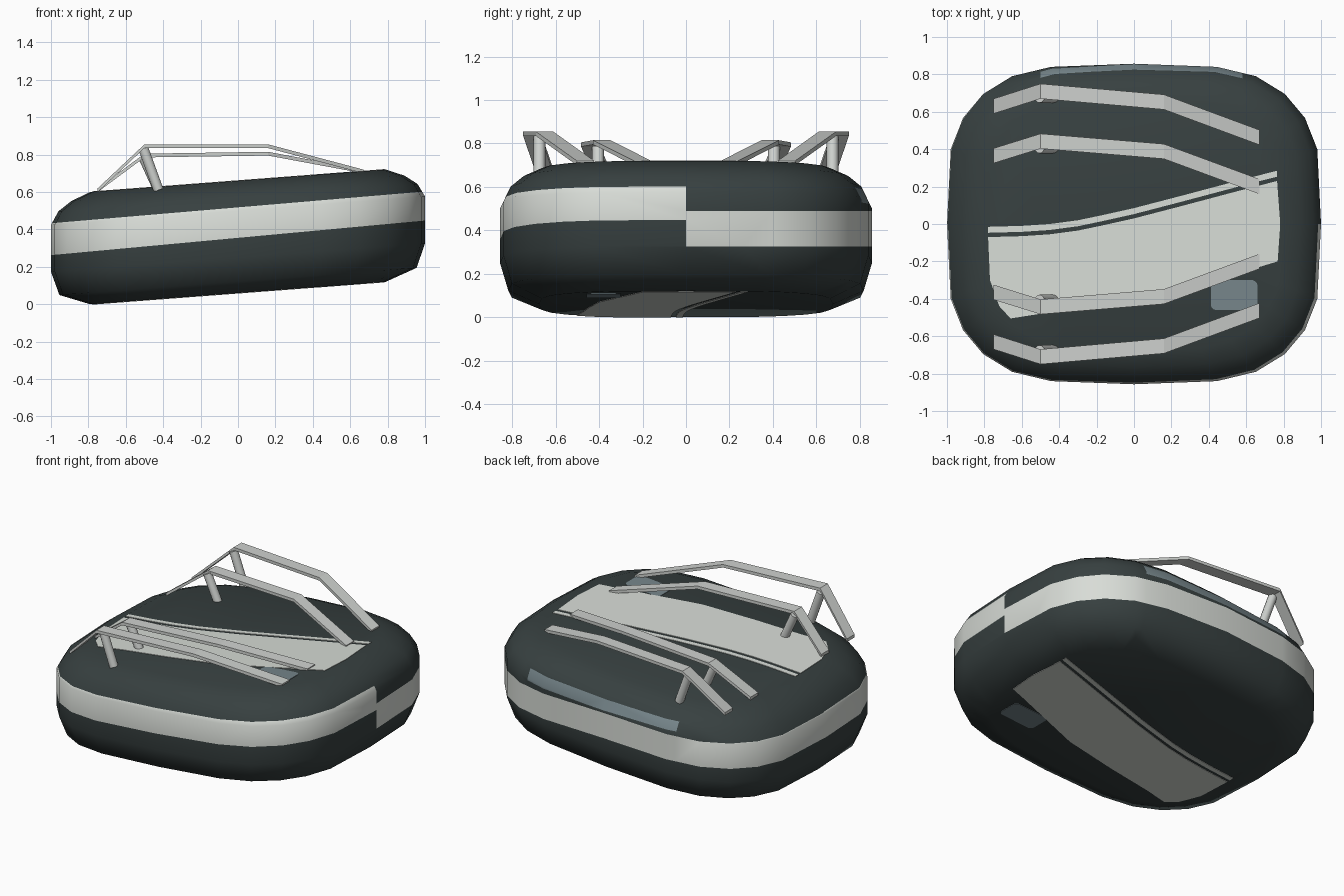
import bpy, bmesh, math
from mathutils import Vector

cube = bpy.data.objects.get("Cube")
if cube:
    bpy.data.objects.remove(cube, do_unlink=True)


def material(name, rgb):
    m = bpy.data.materials.new(name)
    m.use_nodes = True
    m.diffuse_color = (*rgb, 1)
    m.node_tree.nodes["Principled BSDF"].inputs["Base Color"].default_value = (*rgb, 1)
    return m


dark = material("dark slate", (0.038, 0.051, 0.051))
light = material("pale grey", (0.69, 0.72, 0.68))
rail_grey = material("rail grey", (0.62, 0.64, 0.62))
glass = material("blue grey", (0.18, 0.235, 0.255))


def make(name, bm, mats, smooth=None):
    bmesh.ops.recalc_face_normals(bm, faces=bm.faces[:])
    me = bpy.data.meshes.new(name)
    bm.to_mesh(me)
    bm.free()
    ob = bpy.data.objects.new(name, me)
    bpy.context.collection.objects.link(ob)
    for m in mats:
        me.materials.append(m)
    if smooth:
        bpy.ops.object.select_all(action='DESELECT')
        ob.select_set(True)
        bpy.context.view_layer.objects.active = ob
        bpy.ops.object.shade_smooth_by_angle(angle=math.radians(smooth))
    return ob


def lean(x):
    """Height of the sloping underside at x."""
    return 0.06 + 0.076 * x


# Body: a rounded outline lofted through scaled rings, sheared along x
quarter = [(1, 0), (0.98, 0.4), (0.914, 0.567), (0.807, 0.695),
           (0.652, 0.79), (0.444, 0.84), (0, 0.857)]
half = quarter + [(-x, y) for x, y in quarter[-2::-1]]
outline = half + [(x, -y) for x, y in half[-2:0:-1]]
profile = [(0.79, 0), (0.955, 0.062), (1, 0.19), (1, 0.44),
           (0.96, 0.51), (0.89, 0.56), (0.79, 0.6)]

bm = bmesh.new()
rings = [[bm.verts.new((x * s, y * s, h + lean(x * s))) for x, y in outline]
         for s, h in profile]
n = len(outline)
for a, b in zip(rings, rings[1:]):
    for i in range(n):
        j = (i + 1) % n
        bm.faces.new((a[i], a[j], b[j], b[i]))
caps = [bm.faces.new(rings[0]), bm.faces.new(rings[-1])]


def cut(test, co, no):
    """Slice only the side faces whose centre passes the test."""
    faces = [f for f in bm.faces if f not in caps and test(f.calc_center_median())]
    geom = set(faces)
    for f in faces:
        geom.update(f.edges)
        geom.update(f.verts)
    bmesh.ops.bisect_plane(bm, geom=list(geom), plane_co=co, plane_no=no, dist=0.0005)


def paint_strip(test, low, high, index):
    """Colour the faces between two sloping heights (base, slope)."""
    for base, slope in (low, high):
        cut(test, (0, 0, base), Vector((-slope, 0, 1)).normalized())
    for f in bm.faces:
        c = f.calc_center_median()
        if f not in caps and test(c) and \
                low[0] + low[1] * c.x < c.z < high[0] + high[1] * c.x:
            f.material_index = index


# Side band, lower along the back than along the front
paint_strip(lambda c: c.y < 0, (0.355, 0.0925), (0.518, 0.085), 1)
paint_strip(lambda c: c.y > 0 and c.x > 0, (0.325, 0), (0.49, 0), 1)
paint_strip(lambda c: c.y > 0 and c.x < 0, (0.325, 0.06), (0.49, 0.06), 1)

# Long rear window strip above the band
for x in (-0.5, 0.58):
    cut(lambda c: c.y > 0.45, (x, 0, 0), (1, 0, 0))
paint_strip(lambda c: c.y > 0.45 and -0.5 < c.x < 0.58, (0.505, 0.04), (0.565, 0.055), 2)
make("body", bm, [dark, light, glass], 60)


# Painted plates on both the deck and the underside
def plates(name, points, mat):
    bm = bmesh.new()
    for low, high in ((-0.003, 0.002), (0.598, 0.603)):
        lo, hi = [[bm.verts.new((x, y, lean(x) + h)) for x, y in points]
                  for h in (low, high)]
        bm.faces.new(lo)
        bm.faces.new(hi)
        for i in range(len(points)):
            j = (i + 1) % len(points)
            bm.faces.new((lo[i], lo[j], hi[j], hi[i]))
    make(name, bm, [mat])


sweep = [(-0.78, -0.015), (-0.6, -0.01), (-0.45, 0), (-0.3, 0.02), (-0.18, 0.045),
         (0, 0.085), (0.25, 0.15), (0.57, 0.235), (0.765, 0.285)]


def shifted(d):
    return [(x, y - d) for x, y in sweep]


lower_edge = [(0.782, 0), (0.768, -0.2), (0.67, -0.23), (0.4, -0.32), (0.16, -0.4),
              (-0.2, -0.45), (-0.5, -0.48), (-0.66, -0.505), (-0.72, -0.44), (-0.77, -0.3)]
plates("pinstripe", sweep + shifted(0.032)[::-1], light)
plates("broad_stripe", shifted(0.055) + lower_edge, light)

hatch = []
for k in range(16):
    a = math.tau * (k + 0.5) / 16
    cx, cy = math.copysign(0.095, math.cos(a)), math.copysign(0.05, math.sin(a))
    hatch.append((0.535 + cx + 0.03 * math.cos(a), -0.38 + cy + 0.03 * math.sin(a)))
plates("hatch_window", hatch, glass)


# Roof rails: flat bent straps, each with one leaning post
def rail(name, path, side):
    bm = bmesh.new()
    loops = [[bm.verts.new((x, side * (y + dy), z + dz))
              for dy, dz in ((-0.04, 0), (0.04, 0), (0.04, -0.02), (-0.04, -0.02))]
             for x, y, z in path]
    for a, b in zip(loops, loops[1:]):
        for i in range(4):
            j = (i + 1) % 4
            bm.faces.new((a[i], a[j], b[j], b[i]))
    bm.faces.new(loops[0])
    bm.faces.new(loops[-1])
    make(name, bm, [rail_grey])


def post(name, bottom, top):
    a, b = Vector(bottom), Vector(top)
    bm = bmesh.new()
    bmesh.ops.create_cone(bm, cap_ends=True, segments=12, radius1=0.027, radius2=0.027,
                          depth=(b - a).length)
    bm.transform((b - a).to_track_quat('Z', 'Y').to_matrix().to_4x4())
    bmesh.ops.translate(bm, vec=(a + b) / 2, verts=bm.verts[:])
    make(name, bm, [rail_grey], 40)


outer = [(-0.75, 0.63, 0.62), (-0.5, 0.71, 0.855), (0.16, 0.652, 0.855), (0.67, 0.463, 0.72)]
inner = [(-0.75, 0.365, 0.62), (-0.5, 0.443, 0.805), (0.16, 0.388, 0.815), (0.67, 0.2, 0.72)]
for side, end in ((-1, "front"), (1, "back")):
    for label, path, y, top in (("outer", outer, 0.675, 0.83), ("inner", inner, 0.405, 0.785)):
        rail(f"{end}_{label}_rail", path, side)
        post(f"{end}_{label}_post", (-0.425, side * y, 0.61), (-0.505, side * y, top))
